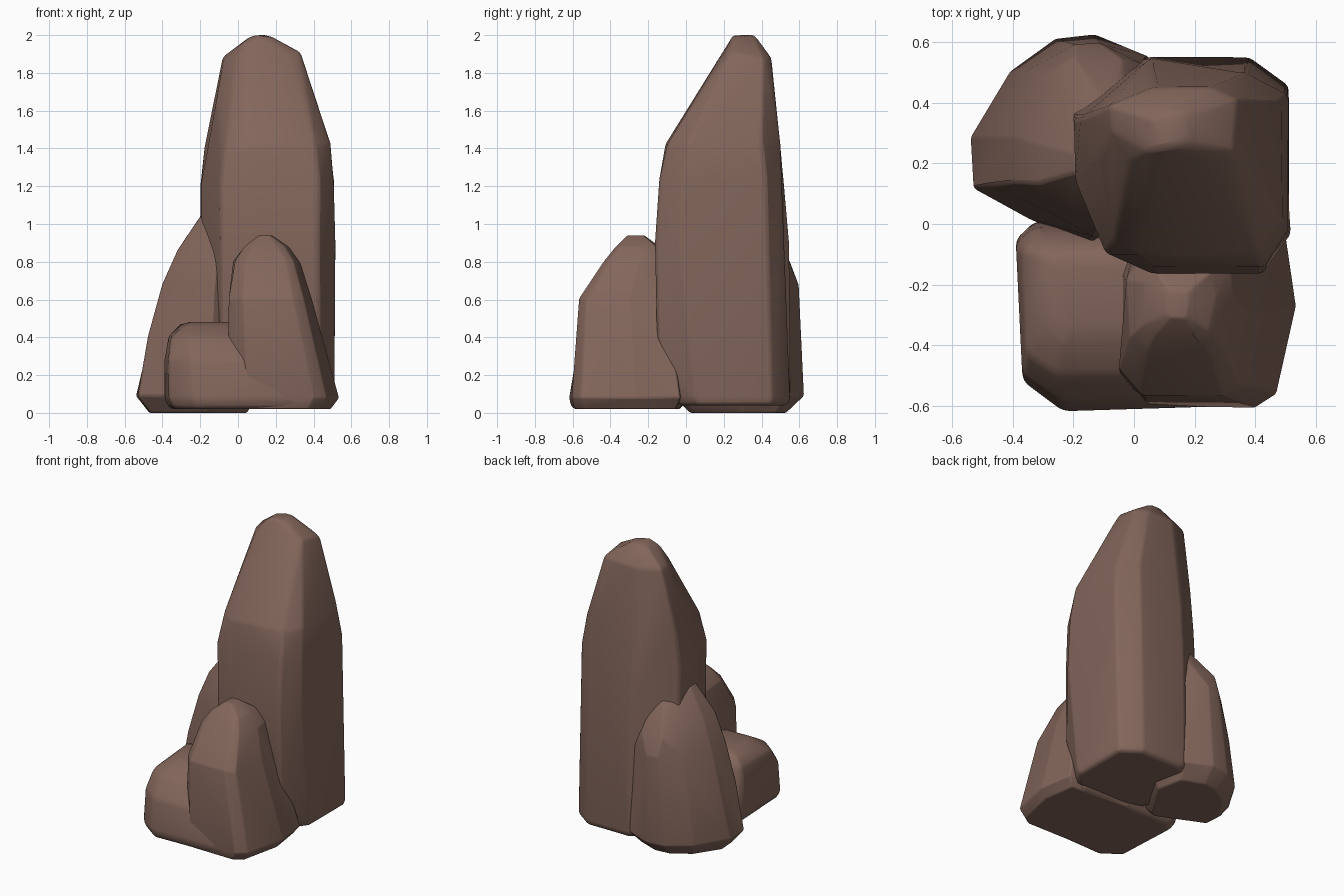
import bpy, bmesh, math, random

if "Cube" in bpy.data.objects:
    bpy.data.objects.remove(bpy.data.objects["Cube"])

random.seed(4)

stone = bpy.data.materials.new("brown stone")
stone.diffuse_color = (0.225, 0.132, 0.104, 1)
stone.use_nodes = True
stone.node_tree.nodes["Principled BSDF"].inputs["Base Color"].default_value = stone.diffuse_color


def rock(name, outline, levels, extra=(), jitter=0.006):
    """Faceted rock: the plan outline is refitted to each level's box
    (z, x0, x1, y0, y1), then wrapped in a convex hull and softened."""
    xs = [p[0] for p in outline]
    ys = [p[1] for p in outline]
    ax, bx, ay, by = min(xs), max(xs), min(ys), max(ys)
    bm = bmesh.new()
    for i, (z, x0, x1, y0, y1) in enumerate(levels):
        for x, y in outline:
            u, v = (x - ax) / (bx - ax), (y - ay) / (by - ay)
            j = jitter if 1 < i < len(levels) - 1 else 0
            bm.verts.new((x0 + u * (x1 - x0) + random.uniform(-j, j),
                          y0 + v * (y1 - y0) + random.uniform(-j, j),
                          z + random.uniform(-j, j)))
    for co in extra:
        bm.verts.new(co)
    hull = bmesh.ops.convex_hull(bm, input=bm.verts[:])
    loose = {g for g in hull["geom_interior"] + hull["geom_unused"]
             if isinstance(g, bmesh.types.BMVert)}
    bmesh.ops.delete(bm, geom=list(loose), context='VERTS')
    bmesh.ops.dissolve_limit(bm, angle_limit=math.radians(6),
                             verts=bm.verts[:], edges=bm.edges[:])
    bmesh.ops.recalc_face_normals(bm, faces=bm.faces[:])
    mesh = bpy.data.meshes.new(name)
    bm.to_mesh(mesh)
    bm.free()
    mesh.materials.append(stone)
    ob = bpy.data.objects.new(name, mesh)
    bpy.context.collection.objects.link(ob)
    bev = ob.modifiers.new("worn edges", 'BEVEL')
    bev.width = 0.02
    bev.segments = 2
    bev.limit_method = 'ANGLE'
    bev.angle_limit = math.radians(18)
    bpy.ops.object.select_all(action='DESELECT')
    ob.select_set(True)
    bpy.context.view_layer.objects.active = ob
    bpy.ops.object.shade_smooth_by_angle(angle=math.radians(40))
    return ob


# Tall pillar with a slanted front shoulder
rock("tall_rock",
     [(-.2, .37), (.05, .55), (.38, .55), (.51, .44), (.51, -.03),
      (.43, -.16), (.06, -.16), (-.09, -.11), (-.19, .14)],
     [(.04, -.16, .5, -.03, .53), (.07, -.2, .51, -.06, .55),
      (.4, -.2, .51, -.15, .55), (.9, -.2, .51, -.16, .54),
      (1.22, -.2, .51, -.14, .52), (1.42, -.17, .485, -.1, .5),
      (1.66, -.125, .415, .05, .47), (1.88, -.08, .335, .19, .45),
      (1.99, .06, .18, .26, .37)],
     extra=[(.33, .24, 1.91), (.04, .24, 1.97), (.1, .25, 2.0),
            (.14, .35, 2.0), (.02, -.1, 1.4), (.15, -.11, 1.42)])

# Medium rock leaning on the back left, with a high rear shoulder
rock("back_rock",
     [(-.54, .28), (-.41, .5), (-.26, .61), (-.13, .625), (.05, .55),
      (.1, .3), (-.1, -.05), (-.15, -.08), (-.35, .01), (-.53, .11)],
     [(0, -.47, .05, .02, .53), (.09, -.54, .1, -.07, .625),
      (.4, -.48, .08, -.06, .615), (.68, -.405, .06, -.04, .6),
      (.86, -.32, .03, 0, .51), (1.04, -.2, 0, .1, .36)],
     extra=[(-.2, .55, .8), (-.04, .545, .8), (-.1, .4, 1.02)])

# Front right rock with a rounded peak
rock("front_right_rock",
     [(.5, -.03), (.535, -.27), (.47, -.56), (.4, -.605), (.05, -.6),
      (-.05, -.5), (-.05, -.15), (.02, 0)],
     [(.02, -.04, .49, -.59, -.03), (.08, -.05, .535, -.605, 0),
      (.4, -.05, .45, -.59, -.05), (.6, -.045, .395, -.565, -.09),
      (.8, -.02, .335, -.43, -.11), (.88, .03, .27, -.37, -.14),
      (.94, .11, .18, -.31, -.22)])

# Low front left rock, its foot running on under the neighbour
rock("front_left_rock",
     [(-.39, -.05), (-.375, -.52), (-.29, -.62), (.12, -.6),
      (.12, 0), (-.35, .01)],
     [(.02, -.36, .38, -.6, -.03), (.07, -.39, .41, -.62, .01),
      (.28, -.385, .36, -.59, -.01), (.4, -.37, .2, -.5, -.05),
      (.46, -.31, .08, -.4, -.08), (.48, -.26, .03, -.33, -.12)])
